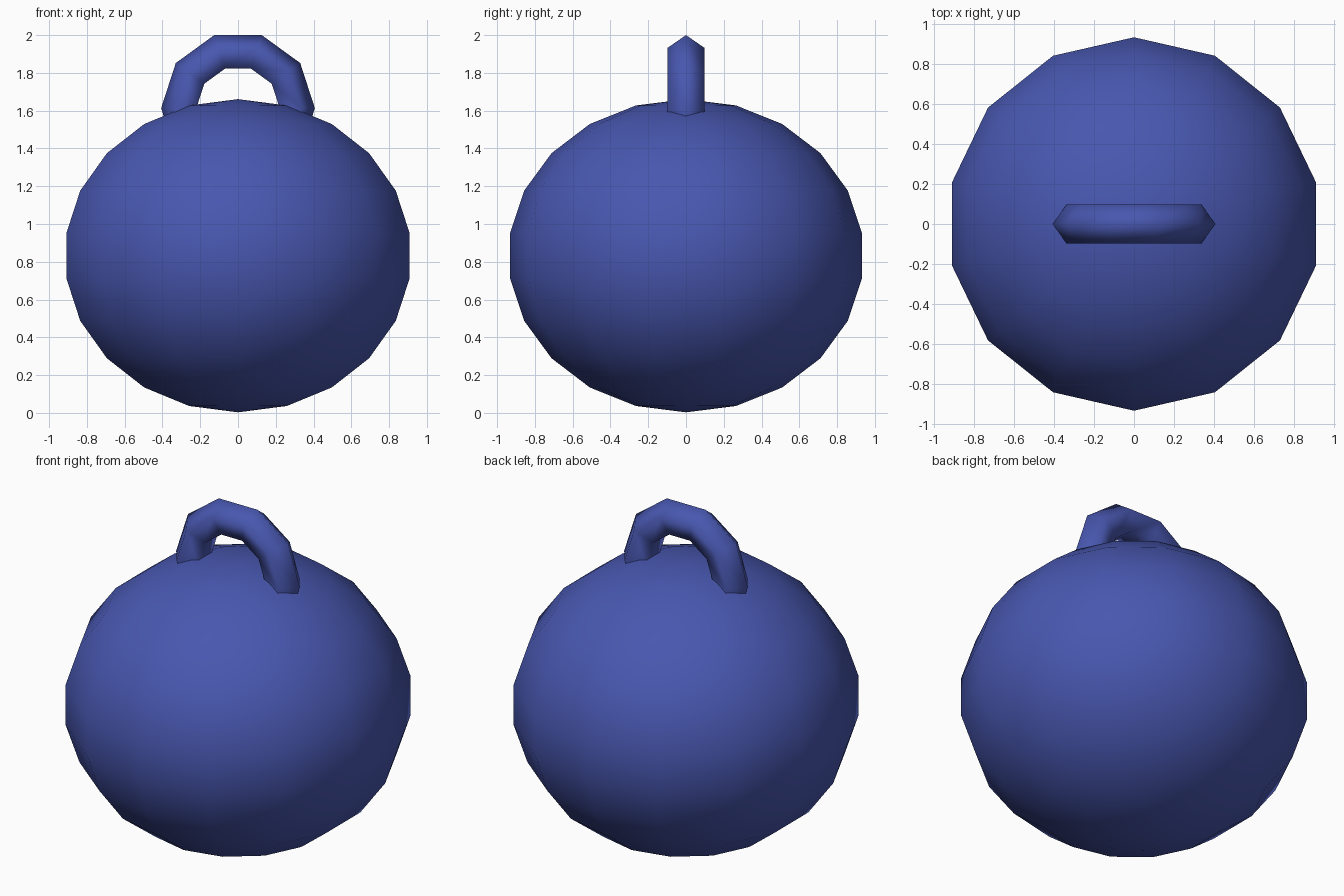
import bpy
import math

cube = bpy.data.objects.get("Cube")
if cube:
    bpy.data.objects.remove(cube, do_unlink=True)

# Single blue finish
blue = bpy.data.materials.new("blue")
blue.use_nodes = True
color = (0.065, 0.095, 0.43, 1.0)
blue.diffuse_color = color
blue.node_tree.nodes["Principled BSDF"].inputs["Base Color"].default_value = color


def finish(name):
    """Name, smooth and colour the part just added."""
    part = bpy.context.object
    part.name = name
    part.data.name = name
    bpy.ops.object.transform_apply(location=False, rotation=True, scale=True)
    bpy.ops.object.shade_smooth()
    part.data.materials.append(blue)
    return part


# Slightly flattened round body
bpy.ops.mesh.primitive_uv_sphere_add(segments=14, ring_count=11, radius=1,
                                     location=(0, 0, 0.832))
bpy.context.object.scale = (0.942, 0.942, 0.829)
finish("body")

# Upright ring handle with its lower half sunk into the body
bpy.ops.mesh.primitive_torus_add(major_segments=10, minor_segments=5,
                                 major_radius=0.304, minor_radius=0.103,
                                 location=(0, 0, 1.613),
                                 rotation=(math.pi / 2, 0, 0))
finish("handle")
